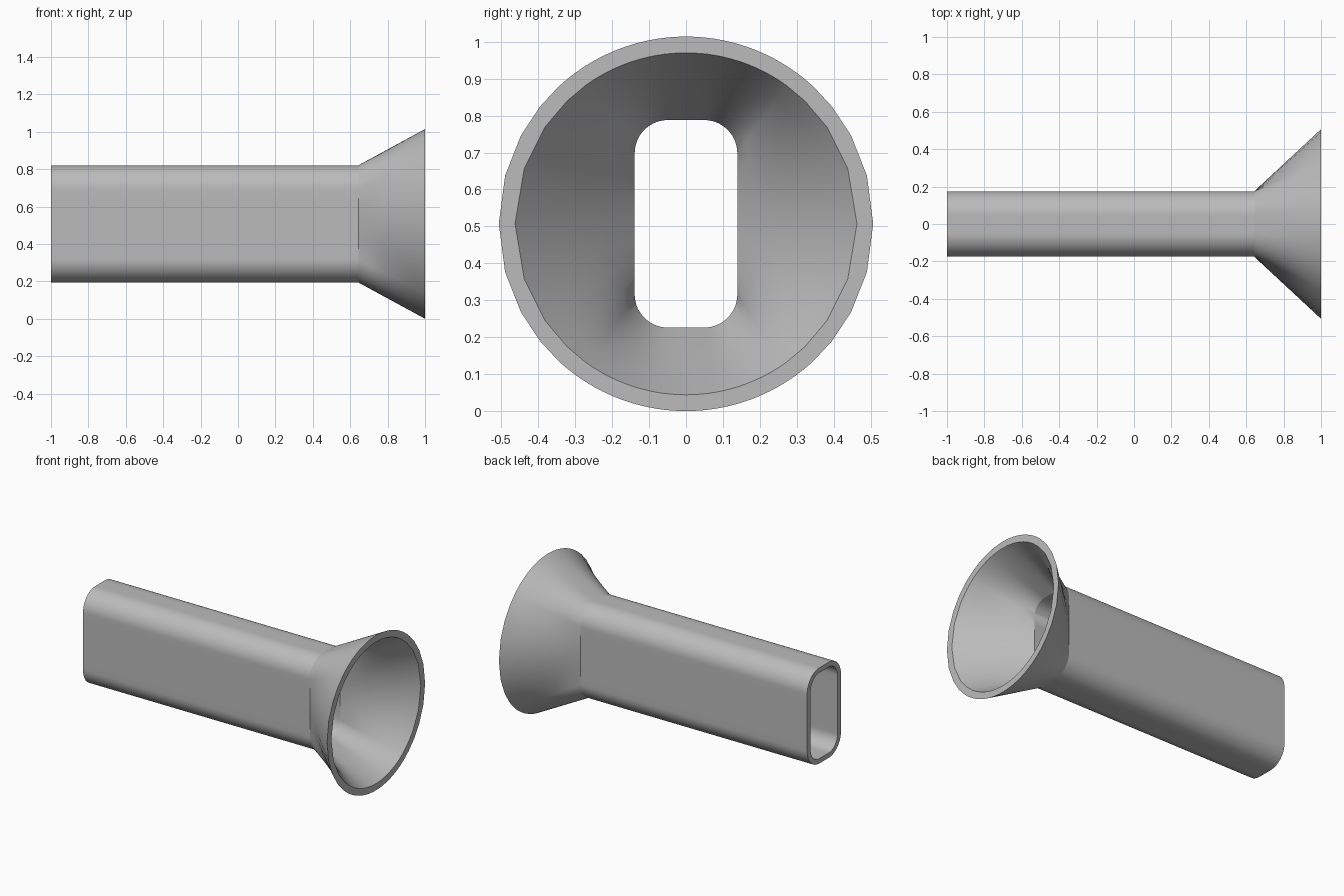
import bpy, bmesh
from math import sin, cos, pi, atan2, radians

if "Cube" in bpy.data.objects:
    bpy.data.objects.remove(bpy.data.objects["Cube"], do_unlink=True)

CENTRE_Z = 0.507
X_END, X_NECK, X_RIM = -1.0, 0.643, 1.0


def rounded_rect(hy, hz, r, arc=14, flat=8):
    """Closed outline in y and z: rounded corners joined by divided flats."""
    corners = []
    for k, (sy, sz) in enumerate([(1, 1), (-1, 1), (-1, -1), (1, -1)]):
        cy, cz = sy * (hy - r), sz * (hz - r)
        angles = [(k + i / arc) * pi / 2 for i in range(arc + 1)]
        corners.append([(cy + r * cos(a), cz + r * sin(a)) for a in angles])
    pts = []
    for k, corner in enumerate(corners):
        pts += corner
        (ay, az), (by, bz) = corner[-1], corners[(k + 1) % 4][0]
        pts += [(ay + (by - ay) * i / flat, az + (bz - az) * i / flat)
                for i in range(1, flat)]
    return pts


def flare(outline, radius, steps=6):
    """Rings that blend the tube outline into a circle at the rim."""
    rings = []
    for s in range(steps + 1):
        t = s / steps
        ring = []
        for y, z in outline:
            a = atan2(z, y)
            ring.append((X_NECK + (X_RIM - X_NECK) * t,
                         y + (radius * cos(a) - y) * t,
                         z + (radius * sin(a) - z) * t))
        rings.append(ring)
    return rings


def wall(outline, radius):
    return [[(X_END, y, z) for y, z in outline]] + flare(outline, radius)


# Outer wall to the rim, then the inner wall back to the open end
outer = wall(rounded_rect(0.175, 0.313, 0.126), 0.507)
inner = wall(rounded_rect(0.139, 0.281, 0.09), 0.463)
rings = outer + inner[::-1]

bm = bmesh.new()
loops = [[bm.verts.new((x, y, z + CENTRE_Z)) for x, y, z in ring] for ring in rings]
for a, b in zip(loops, loops[1:] + loops[:1]):
    for i in range(len(a)):
        j = (i + 1) % len(a)
        bm.faces.new((a[i], a[j], b[j], b[i]))
bmesh.ops.recalc_face_normals(bm, faces=bm.faces)
mesh = bpy.data.meshes.new("flared_tube")
bm.to_mesh(mesh)
bm.free()
tube = bpy.data.objects.new("flared_tube", mesh)
bpy.context.collection.objects.link(tube)

# Plain grey finish
grey = bpy.data.materials.new("plain_grey")
grey.use_nodes = True
colour = (0.5, 0.5, 0.5, 1)
grey.diffuse_color = colour
grey.node_tree.nodes["Principled BSDF"].inputs["Base Color"].default_value = colour
mesh.materials.append(grey)

bpy.context.view_layer.objects.active = tube
tube.select_set(True)
bpy.ops.object.shade_smooth_by_angle(angle=radians(25))
